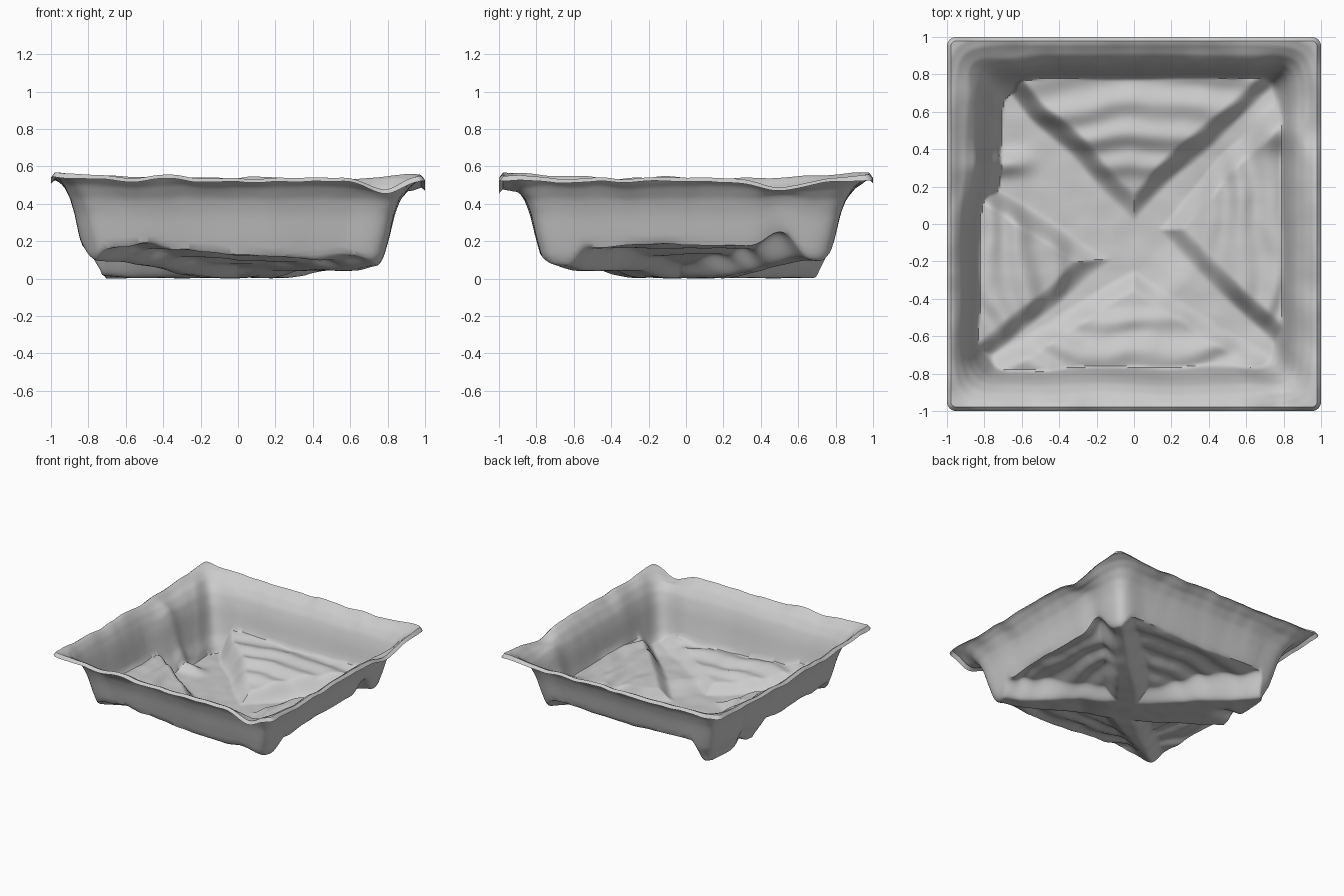
import bpy, bmesh, math
from mathutils import Vector, noise

if "Cube" in bpy.data.objects:
    bpy.data.objects.remove(bpy.data.objects["Cube"])

N = 190          # grid resolution of the sheet
R = 0.05         # plan corner radius

WALL = [(0.0, -0.6), (0.70, -0.25), (0.75, 0.04), (0.795, 0.13), (0.82, 0.22),
        (0.85, 0.345), (0.88, 0.425), (0.92, 0.49), (0.96, 0.53), (1.0, 0.55), (1.2, 0.57)]
EDGE = [(-1, 0.17), (-0.45, 0.18), (-0.2, 0.15), (0.2, 0.12), (0.7, 0.11), (1, 0.1)]


def lerp(pts, t):
    for (a, p), (b, q) in zip(pts, pts[1:]):
        if t <= b:
            return p + (q - p) * max(0, (t - a) / (b - a))
    return pts[-1][1]


def step(a, b, t):
    t = min(1, max(0, (t - a) / (b - a)))
    return t * t * (3 - 2 * t)


def bump(x, y, cx, cy, sx, sy):
    return math.exp(-((x - cx) / sx) ** 2 - ((y - cy) / sy) ** 2)


def smax(a, b, k=0.025):
    h = max(k - abs(a - b), 0) / k
    return max(a, b) + h * h * k / 4


# Raised triangular floor panels: apex, two edge ends (counter-clockwise), outward axis
PANELS = [((0.0, 0.07), (0.70, 0.74), (-0.60, 0.68), (0, 1)),
          ((-0.17, -0.19), (-0.74, 0.15), (-0.76, -0.66), (-1, 0)),
          ((0.0, -0.28), (-0.72, -0.72), (0.70, -0.72), (0, -1)),
          ((0.16, -0.03), (0.80, -0.64), (0.74, 0.60), (1, 0))]


def floor(x, y):
    # diagonal channels, deepest towards the back left
    z = 0.005 + 0.04 * step(0.25, 0.6, x - y) + 0.035 * step(1.15, 1.5, x - y)
    z += 0.09 * step(0.35, 1.35, abs(x + y))
    for apex, p, q, ax in PANELS:
        dx, dy = x - apex[0], y - apex[1]
        px, py = p[0] - apex[0], p[1] - apex[1]
        qx, qy = q[0] - apex[0], q[1] - apex[1]
        d1 = (px * dy - py * dx) / math.hypot(px, py)
        d2 = (dx * qy - dy * qx) / math.hypot(qx, qy)
        d = min(d1, d2) + 0.03 * noise.noise(Vector((x * 3, y * 3, 7)))
        if d < -0.04:
            continue
        u = dx * ax[0] + dy * ax[1]
        v = dx * ax[1] - dy * ax[0]
        edge = lerp(EDGE, x) if ax == (0, -1) else 0.175
        w = u + 0.3 * v * v + 0.09 * noise.noise(Vector((x * 2.5, y * 2.5, 5)))
        h = 0.07 + (edge - 0.07) * step(0.0, 0.5, u)
        h += 0.012 * math.sin(w * 34) * step(0.1, 0.25, u)     # fold steps
        z += max(0, h - z) * step(-0.04, 0.08, d)
    return z


def height(x, y):
    n = noise.noise(Vector((x * 2.5, y * 2.5, 0)))
    m = (abs(x) ** 12 + abs(y) ** 12) ** (1 / 12)
    low = 1 - step(0.84, 0.98, m)                      # only the wall below the rim moves
    m += low * 0.014 * n
    if abs(x) > abs(y):                                # left wall leans out, right wall in
        side = step(0, 0.2, abs(x) - abs(y))
        m += low * side * (0.015 if x > 0 else -0.02 + 0.05 * step(0, 0.3, y))
    else:                                              # front and back feet bow in
        m += low * 0.025 * step(0, 0.25, abs(y) - abs(x))
    # back left corner is pulled in
    m += low * 0.03 * bump(x, y, -0.78, 0.78, 0.2, 0.2)
    z = smax(floor(x, y), lerp(WALL, m))
    # folds across the side walls
    z += 0.09 * bump(x, y, 0.76, 0.50, 0.10, 0.10)
    z += 0.06 * bump(x, y, -0.70, 0.32, 0.14, 0.06)
    # uneven rim
    rim = step(0.85, 0.97, m)
    z += rim * (0.025 * noise.noise(Vector((x * 4, y * 4, 9)))
                + 0.02 * step(1.3, 2, -x - y) + 0.015 * step(1.3, 2, y - x))
    z -= rim * (0.06 * bump(x, y, 0.77, -1, 0.12, 0.2) + 0.05 * bump(x, y, 1, 0.48, 0.2, 0.16))
    z -= 0.03 * step(0.98, 1.0, max(abs(x), abs(y)))
    return z + 0.006 * noise.noise(Vector((x * 8, y * 8, 3)))


# Draped tray sheet
bm = bmesh.new()
bmesh.ops.create_grid(bm, x_segments=N, y_segments=N, size=1)
for v in bm.verts:
    x, y = v.co.x, v.co.y
    z = height(x, y)
    ex, ey = abs(x) - (1 - R), abs(y) - (1 - R)
    if ex > 0 and ey > 0:                                   # round the plan corners
        s = max(ex, ey) / math.hypot(ex, ey)
        x = math.copysign(1 - R + ex * s, x)
        y = math.copysign(1 - R + ey * s, y)
    v.co = (x, y, z)
low = min(v.co.z for v in bm.verts)
for v in bm.verts:
    v.co.z -= low
mesh = bpy.data.meshes.new("draped_tray")
bm.to_mesh(mesh)
bm.free()
tray = bpy.data.objects.new("draped_tray", mesh)
bpy.context.collection.objects.link(tray)
bpy.context.view_layer.objects.active = tray
tray.select_set(True)
bpy.ops.object.shade_smooth_by_angle(angle=math.radians(40))
